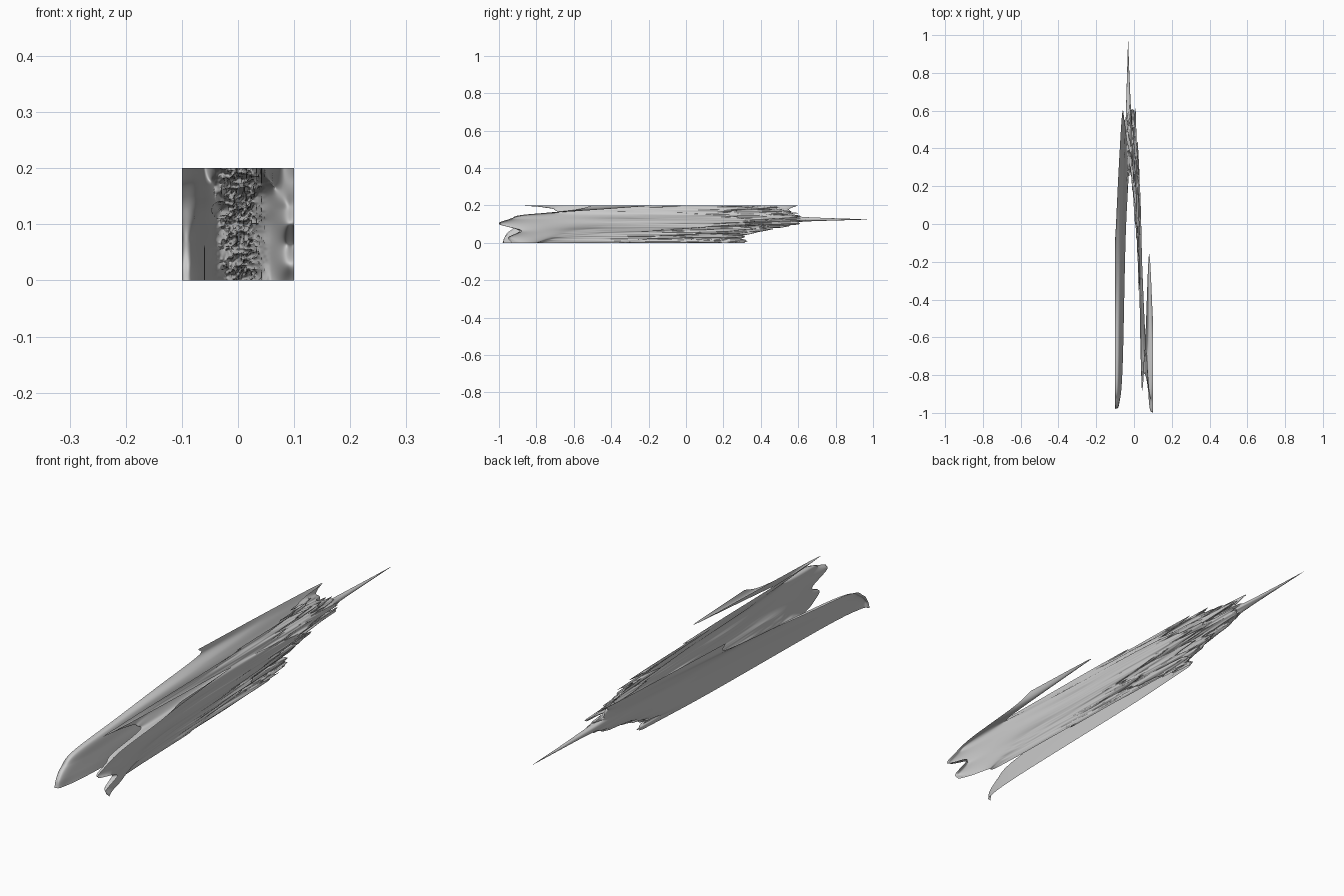
import bpy, bmesh, math
from mathutils import Vector, noise

if "Cube" in bpy.data.objects:
    bpy.data.objects.remove(bpy.data.objects["Cube"])

# Coarse depth map of the relief: depth along y for each (z row, x column)
XS = [-.1, -.078, -.06, -.045, -.03, -.01, .01, .028, .043, .06, .08, .1]
ROWS = {
    0.0:  [-.98, -.95, -.75, -.1, .22, .28, .05, -.35, -.75, -.8, -.88, -.93],
    .03:  [-.97, -.93, -.62, .1, .28, .28, .05, -.25, -.62, -.75, -.92, -.95],
    .065: [-.94, -.86, -.42, .25, .4, .33, .15, -.1, -.5, -.7, -.88, -.88],
    .1:   [-.86, -.75, -.1, .45, .58, .52, .33, .2, -.3, -.6, -.95, -1.],
    .125: [-.6, -.5, .1, .5, .62, .58, .45, .2, -.3, -.6, -.9, -.95],
    .15:  [-.35, -.1, .35, .55, .55, .5, .4, .2, -.2, -.6, -.85, -.85],
    .175: [-.1, .2, .5, .55, .5, .45, .25, -.1, -.55, -.7, -.5, -.6],
    .2:   [-.1, .35, .6, .48, .4, .38, .15, -.35, -.87, -.6, -.16, -.5],
}
ZS = list(ROWS)
N = 180


def spline(keys, vals, t):
    """Smooth monotone-ish cubic through uneven keys."""
    n = len(keys)
    i = max(k for k in range(n - 1) if keys[k] <= t + 1e-9)

    def slope(k):
        a, b = max(k - 1, 0), min(k + 1, n - 1)
        return (vals[b] - vals[a]) / (keys[b] - keys[a])
    h = keys[i + 1] - keys[i]
    u = (t - keys[i]) / h
    return ((2*u**3 - 3*u**2 + 1) * vals[i] + (u**3 - 2*u*u + u) * h * slope(i)
            + (3*u*u - 2*u**3) * vals[i + 1] + (u**3 - u*u) * h * slope(i + 1))


def detail(x, z):
    """Carved lumps, strongest in the middle band."""
    w = math.exp(-((x - .005) / .035) ** 4)
    a = noise.noise(Vector((x * 65, 3.1, z * 65)))
    b = noise.noise(Vector((x * 150, 7.7, z * 150)))
    return w * (.2 * a + .1 * b)


# Relief sheet
bm = bmesh.new()
xs = [-.1 + .2 * i / N for i in range(N + 1)]
cols = [[spline(XS, ROWS[z], x) for z in ZS] for x in xs]
grid = []
for j in range(N + 1):
    z = .2 * j / N
    line = []
    for x, col in zip(xs, cols):
        y = spline(ZS, col, z) + detail(x, z)
        # keep the back contour inside its outline
        top = .3 + .3 * min(1, max(0, (z - .04) / .06))
        if y > top:
            y = top + .25 * (y - top)
        # long thin spike
        r = math.hypot(x + .031, z - .125)
        k = max(0, 1 - r / .016) ** 1.5
        y += (1 - y) * k
        line.append(bm.verts.new((x, max(-1, min(1, y)), z)))
    grid.append(line)
for j in range(N):
    for i in range(N):
        bm.faces.new((grid[j][i], grid[j][i + 1], grid[j + 1][i + 1], grid[j + 1][i]))
for f in bm.faces:
    f.smooth = True
me = bpy.data.meshes.new("relief_sheet")
bm.to_mesh(me)
bm.free()
obj = bpy.data.objects.new("relief_sheet", me)
bpy.context.collection.objects.link(obj)
